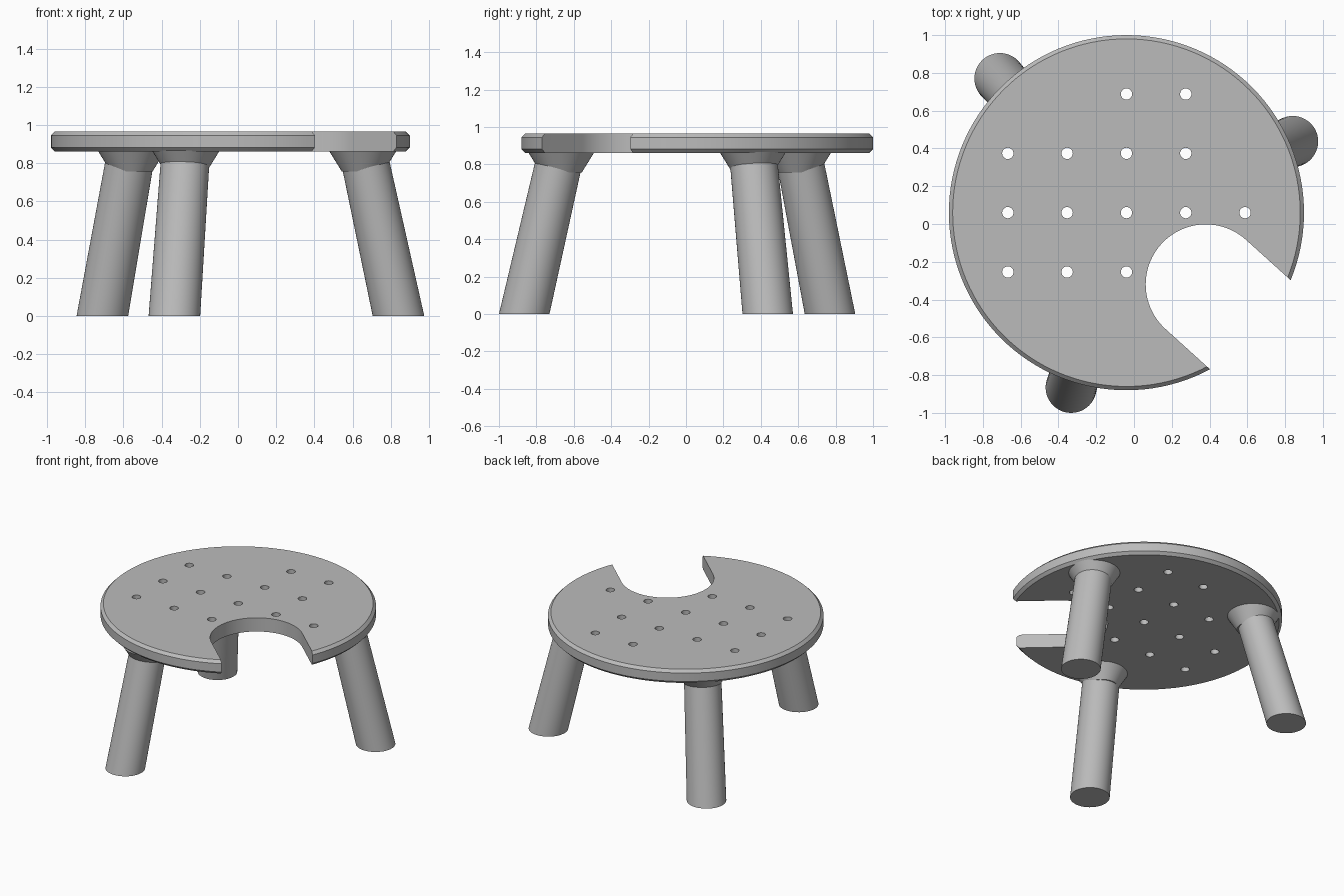
import bpy
import bmesh
import math
from mathutils import Vector

if "Cube" in bpy.data.objects:
    bpy.data.objects.remove(bpy.data.objects["Cube"], do_unlink=True)

GREY = (0.5, 0.5, 0.5, 1)
grey = bpy.data.materials.new("plain grey")
grey.use_nodes = True
grey.diffuse_color = GREY
grey.node_tree.nodes["Principled BSDF"].inputs["Base Color"].default_value = GREY

CENTRE = Vector((-0.04, 0.06))
RADIUS, BOTTOM, TOP, CHAMFER = 0.94, 0.862, 0.965, 0.02


def make_object(name, bm):
    bmesh.ops.recalc_face_normals(bm, faces=bm.faces)
    mesh = bpy.data.meshes.new(name)
    bm.to_mesh(mesh)
    bm.free()
    mesh.materials.append(grey)
    obj = bpy.data.objects.new(name, mesh)
    bpy.context.collection.objects.link(obj)
    return obj


def add_loft(bm, rings, sides):
    """Closed solid through horizontal circles given as (x, y, z, radius)."""
    loops = []
    for x, y, z, r in rings:
        angles = [2 * math.pi * i / sides for i in range(sides)]
        loops.append([bm.verts.new((x + r * math.cos(a), y + r * math.sin(a), z)) for a in angles])
    for low, high in zip(loops, loops[1:]):
        for i in range(sides):
            j = (i + 1) % sides
            bm.faces.new((low[i], low[j], high[j], high[i]))
    bm.faces.new(loops[0][::-1])
    bm.faces.new(loops[-1])


def smooth(obj):
    bpy.ops.object.select_all(action="DESELECT")
    obj.select_set(True)
    bpy.context.view_layer.objects.active = obj
    bpy.ops.object.shade_smooth_by_angle(angle=math.radians(25))


# Round seat with chamfered rims
bm = bmesh.new()
profile = [(BOTTOM, RADIUS - CHAMFER), (BOTTOM + CHAMFER, RADIUS),
           (TOP - CHAMFER, RADIUS), (TOP, RADIUS - CHAMFER)]
add_loft(bm, [(*CENTRE, z, r) for z, r in profile], 128)
seat = make_object("seat", bm)

# Cutter: grid of small through holes, by row offset and column range
bm = bmesh.new()
STEP = 0.314
for row, columns in {2: (0, 2), 1: (-2, 2), 0: (-2, 3), -1: (-2, 1)}.items():
    for column in range(*columns):
        x, y = CENTRE + Vector((column, row)) * STEP
        add_loft(bm, [(x, y, z, 0.03) for z in (BOTTOM - 0.1, TOP + 0.1)], 24)

# Cutter: round-ended slot open to the rim
slot = CENTRE + Vector((0.42, -0.38))
HALF_WIDTH = 0.318
axis = math.atan2(-0.38, 0.42)
outline = []
for i in range(49):
    a = axis + math.pi / 2 + math.pi * i / 48
    outline.append(slot + HALF_WIDTH * Vector((math.cos(a), math.sin(a))))
outward = Vector((math.cos(axis), math.sin(axis))) * 0.8
outline += [outline[-1] + outward, outline[0] + outward]
face = bm.faces.new([bm.verts.new((*p, BOTTOM - 0.1)) for p in outline])
extruded = bmesh.ops.extrude_face_region(bm, geom=[face], use_keep_orig=True)["geom"]
bmesh.ops.translate(bm, vec=(0, 0, 0.3), verts=[v for v in extruded if isinstance(v, bmesh.types.BMVert)])
cutter = make_object("seat_cutter", bm)
cutter.hide_render = True

cut = seat.modifiers.new("cut", "BOOLEAN")
cut.operation = "DIFFERENCE"
cut.solver = "EXACT"
cut.object = cutter
bpy.context.view_layer.objects.active = seat
bpy.ops.object.modifier_apply(modifier=cut.name)
bpy.data.objects.remove(cutter, do_unlink=True)
smooth(seat)

# Three splayed legs, each with a conical collar under the seat
feet = {"back_right": ((-0.71, 0.77), (-0.557, 0.60)),
        "front": ((-0.333, -0.865), (-0.273, -0.667)),
        "back_left": ((0.84, 0.437), (0.653, 0.357))}
for place, (foot, head) in feet.items():
    bm = bmesh.new()
    add_loft(bm, [(*foot, 0, 0.135), (*head, BOTTOM + 0.005, 0.127)], 48)
    smooth(make_object(place + "_leg", bm))

    bm = bmesh.new()
    add_loft(bm, [(*head, 0.757, 0.11), (*head, BOTTOM + 0.005, 0.178)], 48)
    smooth(make_object(place + "_collar", bm))
